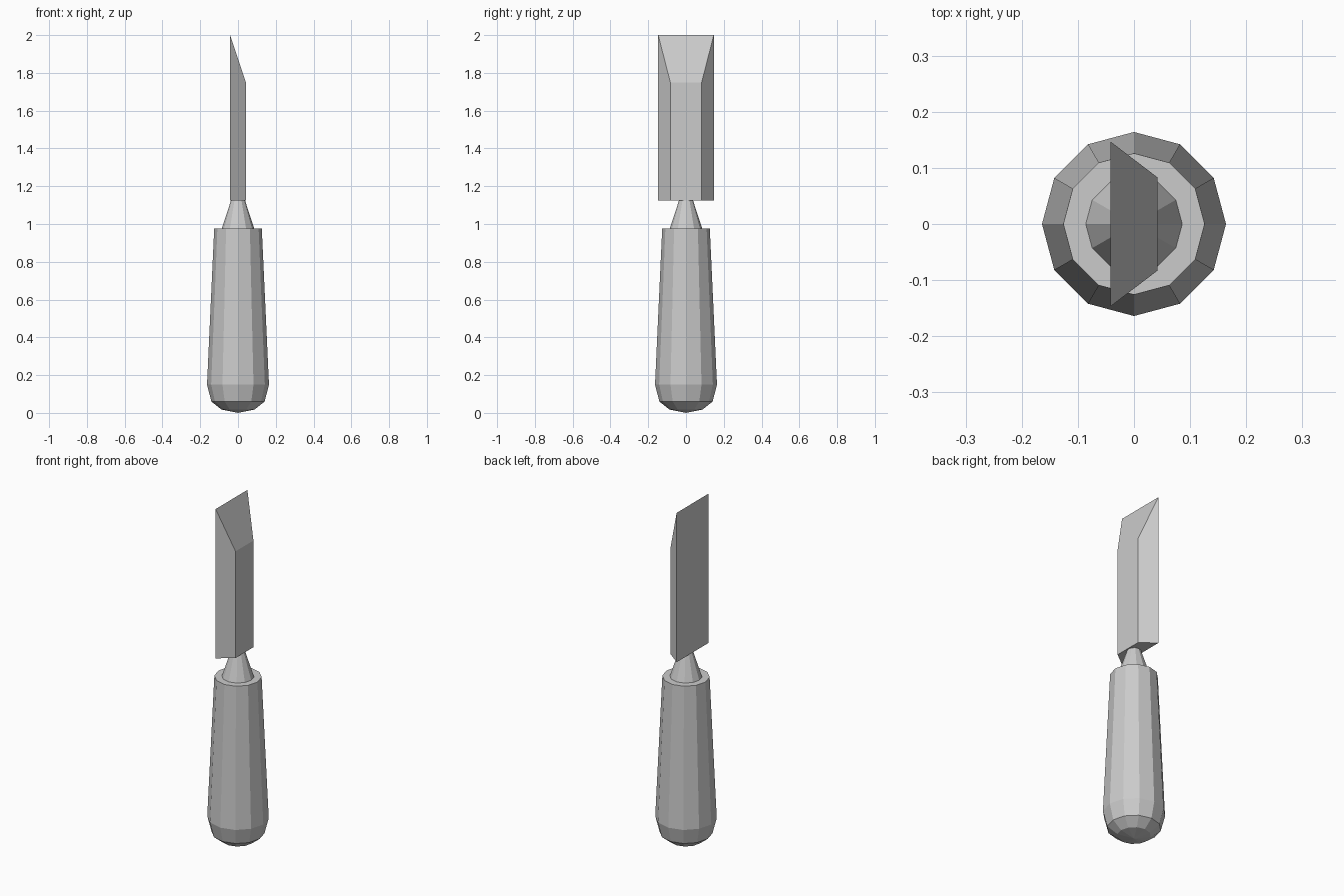
import bpy
import bmesh
from math import cos, sin, pi

if "Cube" in bpy.data.objects:
    bpy.data.objects.remove(bpy.data.objects["Cube"])

SIDES = 12


def finish(name, bm):
    bmesh.ops.recalc_face_normals(bm, faces=bm.faces)
    mesh = bpy.data.meshes.new(name)
    bm.to_mesh(mesh)
    bm.free()
    obj = bpy.data.objects.new(name, mesh)
    bpy.context.collection.objects.link(obj)
    return obj


def bridge(bm, low, high):
    n = len(low)
    for i in range(n):
        j = (i + 1) % n
        bm.faces.new((low[i], low[j], high[j], high[i]))


def lathe(name, profile, tip_z=None):
    """Faceted turned part from (radius, z) rings, with an optional pointed base."""
    bm = bmesh.new()
    rings = [[bm.verts.new((r * cos(2 * pi * i / SIDES), r * sin(2 * pi * i / SIDES), z))
              for i in range(SIDES)] for r, z in profile]
    for low, high in zip(rings, rings[1:]):
        bridge(bm, low, high)
    bm.faces.new(rings[-1])
    if tip_z is None:
        bm.faces.new(rings[0])
    else:
        tip = bm.verts.new((0, 0, tip_z))
        for i in range(SIDES):
            bm.faces.new((tip, rings[0][(i + 1) % SIDES], rings[0][i]))
    return finish(name, bm)


# Tapered grip with a rounded butt
lathe("handle", [(0.088, 0.018), (0.141, 0.06), (0.164, 0.15), (0.126, 0.975)], tip_z=0.0)

# Conical neck between grip and blade
lathe("neck", [(0.086, 0.975), (0.037, 1.125)])

# Trapezoid blade with bevelled sides and a slanted cutting end: (x, y, top z)
section = [(-0.042, -0.147, 2.0), (0.042, -0.083, 1.75),
           (0.042, 0.083, 1.75), (-0.042, 0.147, 2.0)]
bm = bmesh.new()
base = [bm.verts.new((x, y, 1.125)) for x, y, _ in section]
end = [bm.verts.new(p) for p in section]
bridge(bm, base, end)
bm.faces.new(base)
bm.faces.new(end)
finish("blade", bm)
